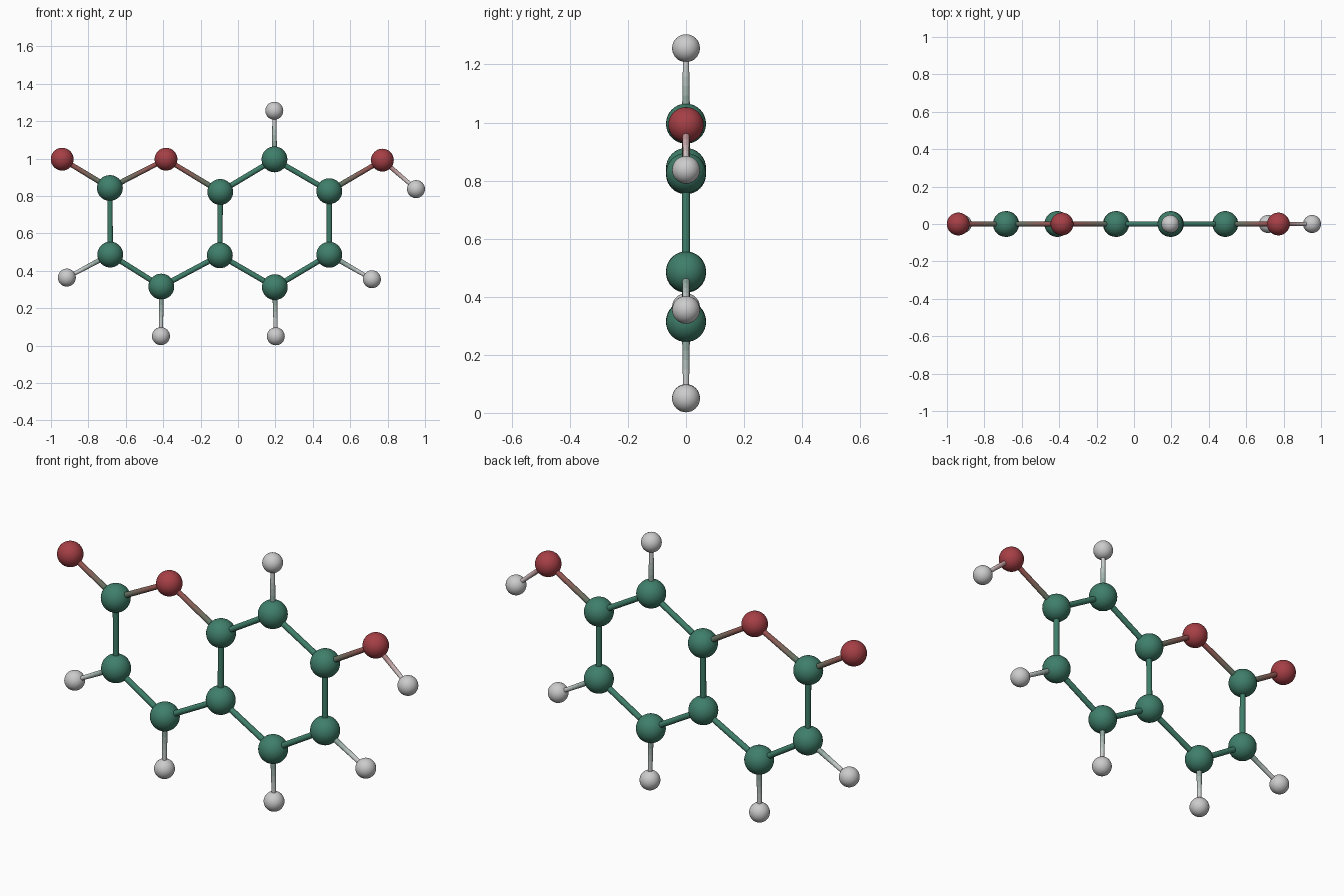
import bpy, bmesh, math
from mathutils import Vector

if "Cube" in bpy.data.objects:
    bpy.data.objects.remove(bpy.data.objects["Cube"])

# element: sphere radius, bond end radius, colour
KINDS = {
    "carbon": (0.069, 0.0142, (0.05, 0.21, 0.145)),
    "oxygen": (0.061, 0.0125, (0.38, 0.05, 0.06)),
    "hydrogen": (0.048, 0.0098, (0.8, 0.8, 0.8)),
}

# atoms in the y = 0 plane: kind, x, z
ATOMS = {
    "carbonyl_oxygen": ("oxygen", -0.94, 0.997),
    "carbonyl_carbon": ("carbon", -0.685, 0.843),
    "ring_oxygen": ("oxygen", -0.385, 0.997),
    "upper_junction": ("carbon", -0.095, 0.822),
    "top_carbon": ("carbon", 0.195, 0.996),
    "top_hydrogen": ("hydrogen", 0.194, 1.256),
    "hydroxyl_carbon": ("carbon", 0.488, 0.826),
    "hydroxyl_oxygen": ("oxygen", 0.772, 0.992),
    "hydroxyl_hydrogen": ("hydrogen", 0.952, 0.837),
    "right_carbon": ("carbon", 0.488, 0.486),
    "right_hydrogen": ("hydrogen", 0.716, 0.355),
    "bottom_right_carbon": ("carbon", 0.197, 0.313),
    "bottom_right_hydrogen": ("hydrogen", 0.202, 0.05),
    "lower_junction": ("carbon", -0.097, 0.483),
    "bottom_left_carbon": ("carbon", -0.41, 0.316),
    "bottom_left_hydrogen": ("hydrogen", -0.412, 0.051),
    "left_carbon": ("carbon", -0.683, 0.487),
    "left_hydrogen": ("hydrogen", -0.915, 0.364),
}

LEFT_RING = ["upper_junction", "ring_oxygen", "carbonyl_carbon", "left_carbon",
             "bottom_left_carbon", "lower_junction"]
RIGHT_RING = ["lower_junction", "bottom_right_carbon", "right_carbon",
              "hydroxyl_carbon", "top_carbon", "upper_junction"]
BRANCHES = [("carbonyl_carbon", "carbonyl_oxygen"), ("hydroxyl_carbon", "hydroxyl_oxygen"),
            ("hydroxyl_oxygen", "hydroxyl_hydrogen")]
BRANCHES += [(s + "_carbon", s + "_hydrogen")
             for s in ("top", "right", "bottom_right", "bottom_left", "left")]
SIDES, SLICES = 20, 8


def material(name, colour):
    mat = bpy.data.materials.get(name) or bpy.data.materials.new(name)
    mat.diffuse_color = (*colour, 1)
    mat.use_nodes = True
    mat.node_tree.nodes["Principled BSDF"].inputs["Base Color"].default_value = mat.diffuse_color
    return mat


def add_object(name, bm, mats):
    bmesh.ops.recalc_face_normals(bm, faces=bm.faces)
    for f in bm.faces:
        f.smooth = len(f.verts) < 5
    mesh = bpy.data.meshes.new(name)
    bm.to_mesh(mesh)
    bm.free()
    for m in mats:
        mesh.materials.append(m)
    obj = bpy.data.objects.new(name, mesh)
    bpy.context.collection.objects.link(obj)
    return obj


def add_atom(name):
    kind, x, z = ATOMS[name]
    radius, _, colour = KINDS[kind]
    bm = bmesh.new()
    bmesh.ops.create_uvsphere(bm, u_segments=32, v_segments=16, radius=radius)
    mats = [] if kind == "hydrogen" else [material(kind, colour)]
    add_object(name, bm, mats).location = (x, 0, z)


def add_bond(a, b):
    # tapered rod whose colour blends from one atom to the other
    (ka, xa, za), (kb, xb, zb) = ATOMS[a], ATOMS[b]
    (_, ra, ca), (_, rb, cb) = KINDS[ka], KINDS[kb]
    start, end = Vector((xa, 0, za)), Vector((xb, 0, zb))
    side = Vector((0, 1, 0))
    across = (end - start).normalized().cross(side)
    slices = 1 if ka == kb else SLICES
    bm = bmesh.new()
    rings = []
    for i in range(slices + 1):
        t = i / slices
        r = ra + (rb - ra) * t
        turn = [2 * math.pi * k / SIDES for k in range(SIDES)]
        rings.append([bm.verts.new(start.lerp(end, t) + r * (side * math.cos(u) + across * math.sin(u)))
                      for u in turn])
    mats = []
    for i in range(slices):
        t = (i + 0.5) / slices
        colour = [p + (q - p) * t for p, q in zip(ca, cb)]
        mats.append(material(ka if ka == kb else f"{ka}_{kb}_blend_{i}", colour))
        for k in range(SIDES):
            n = (k + 1) % SIDES
            f = bm.faces.new((rings[i][k], rings[i][n], rings[i + 1][n], rings[i + 1][k]))
            f.material_index = i
    bm.faces.new(rings[0])
    bm.faces.new(rings[-1]).material_index = slices - 1
    add_object(f"bond_{a}_to_{b}", bm, mats)


for atom in ATOMS:
    add_atom(atom)

# ring bonds (shared edge closes both rings), then side branches
pairs = list(zip(LEFT_RING, LEFT_RING[1:])) + list(zip(RIGHT_RING, RIGHT_RING[1:]))
pairs.append(("upper_junction", "lower_junction"))
for a, b in pairs + BRANCHES:
    add_bond(a, b)
